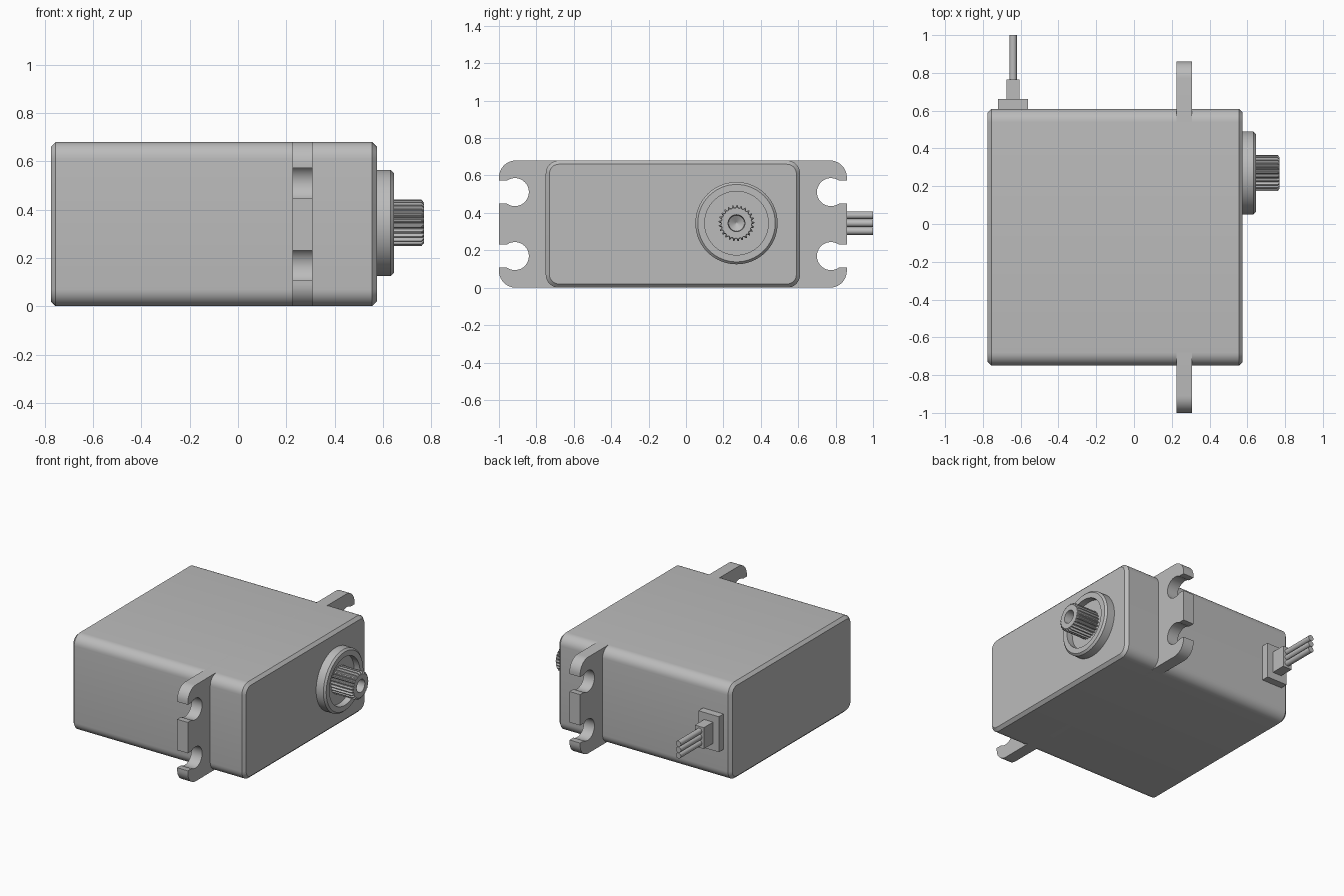
import bpy, bmesh
from math import sin, cos, pi, radians
from mathutils import Vector

cube = bpy.data.objects.get("Cube")
if cube:
    bpy.data.objects.remove(cube, do_unlink=True)

grey = bpy.data.materials.new("grey plastic")
grey.use_nodes = True
COLOUR = (0.5, 0.5, 0.5, 1)
grey.diffuse_color = COLOUR
grey.node_tree.nodes["Principled BSDF"].inputs["Base Color"].default_value = COLOUR

MID_Y, MID_Z = -0.07, 0.34
SHAFT = (0.27, 0.345)


def arc(cu, cv, r, start, end, n):
    """Points of an arc, angles in degrees."""
    angles = [radians(start + (end - start) * i / n) for i in range(n + 1)]
    return [(cu + r * cos(a), cv + r * sin(a)) for a in angles]


def rounded_rect(w, h, r, n=8):
    """Rounded rectangle outline with half sizes w and h."""
    pts = []
    for i, (su, sv) in enumerate([(1, 1), (-1, 1), (-1, -1), (1, -1)]):
        pts += arc(su * (w - r), sv * (h - r), r, 90 * i, 90 * i + 90, n)
    return pts


def loft(name, sections, centre, axis="x", angle=30):
    """Skin equal outlines placed along an axis; sections are (position, outline)."""
    bm = bmesh.new()
    rings = []
    for pos, outline in sections:
        ring = []
        for u, v in outline:
            a, b = centre[0] + u, centre[1] + v
            ring.append(bm.verts.new((pos, a, b) if axis == "x" else (a, pos, b)))
        rings.append(ring)
    for low, high in zip(rings, rings[1:]):
        for i in range(len(low)):
            j = (i + 1) % len(low)
            bm.faces.new((low[i], low[j], high[j], high[i]))
    bm.faces.new(rings[0][::-1])
    bm.faces.new(rings[-1])
    bmesh.ops.recalc_face_normals(bm, faces=bm.faces)
    mesh = bpy.data.meshes.new(name)
    bm.to_mesh(mesh)
    bm.free()
    mesh.materials.append(grey)
    obj = bpy.data.objects.new(name, mesh)
    bpy.context.collection.objects.link(obj)
    bpy.ops.object.select_all(action="DESELECT")
    obj.select_set(True)
    bpy.context.view_layer.objects.active = obj
    bpy.ops.object.shade_smooth_by_angle(angle=radians(angle))
    return obj


def circle(r, n=64):
    return arc(0, 0, r, 0, 360, n)[:-1]


# Case: rounded long edges, small chamfer on both ends
full = rounded_rect(0.68, 0.34, 0.07)
inset = rounded_rect(0.66, 0.32, 0.05)
loft("case", [(-0.775, inset), (-0.755, full), (0.555, full), (0.575, inset)],
     (MID_Y, MID_Z))

# Mounting flange: one quarter outline with a keyhole slot, mirrored both ways
quarter = [(0.93, 0.109)]
quarter += arc(0.845, 0.171, 0.075, -56, -304, 24)
quarter += [(0.93, 0.233)]
quarter += arc(0.84, 0.25, 0.09, 0, 90, 10)
right_half = [(u, -v) for u, v in reversed(quarter)] + quarter
outline = right_half + [(-u, v) for u, v in reversed(right_half)]
loft("mounting_flange", [(0.225, outline), (0.308, outline)], (MID_Y, MID_Z))

# Output boss: chamfered collar with a recessed face
loft("output_boss", [(0.56, circle(0.22)), (0.632, circle(0.22)), (0.645, circle(0.207)),
                     (0.645, circle(0.17)), (0.6, circle(0.17))], SHAFT)

# Splined shaft with chamfered tip and conical-bottomed screw hole
TEETH = 25


def spline(outer, root):
    n = TEETH * 4
    radii = [outer, outer, root, root]
    return [(radii[i % 4] * cos(2 * pi * i / n), radii[i % 4] * sin(2 * pi * i / n))
            for i in range(n)]


bore = TEETH * 4
loft("splined_shaft", [(0.59, spline(0.096, 0.083)), (0.76, spline(0.096, 0.083)),
                       (0.77, spline(0.084, 0.08)), (0.77, circle(0.045, bore)),
                       (0.71, circle(0.042, bore)), (0.685, circle(0.003, bore))],
     SHAFT, angle=25)

# Cable exit: plate, strain relief and three wires
CABLE = (-0.64, 0.345)


def block(name, w, h, y0, y1):
    rect = [(w, h), (-w, h), (-w, -h), (w, -h)]
    loft(name, [(y0, rect), (y1, rect)], CABLE, "y")


block("cable_plate", 0.08, 0.125, 0.6, 0.662)
block("strain_relief", 0.035, 0.075, 0.65, 0.765)
for name, dz in (("lower", -0.042), ("middle", 0), ("upper", 0.042)):
    loft(name + "_wire", [(0.755, circle(0.02, 20)), (1.0, circle(0.02, 20))],
         (CABLE[0], CABLE[1] + dz), "y")
